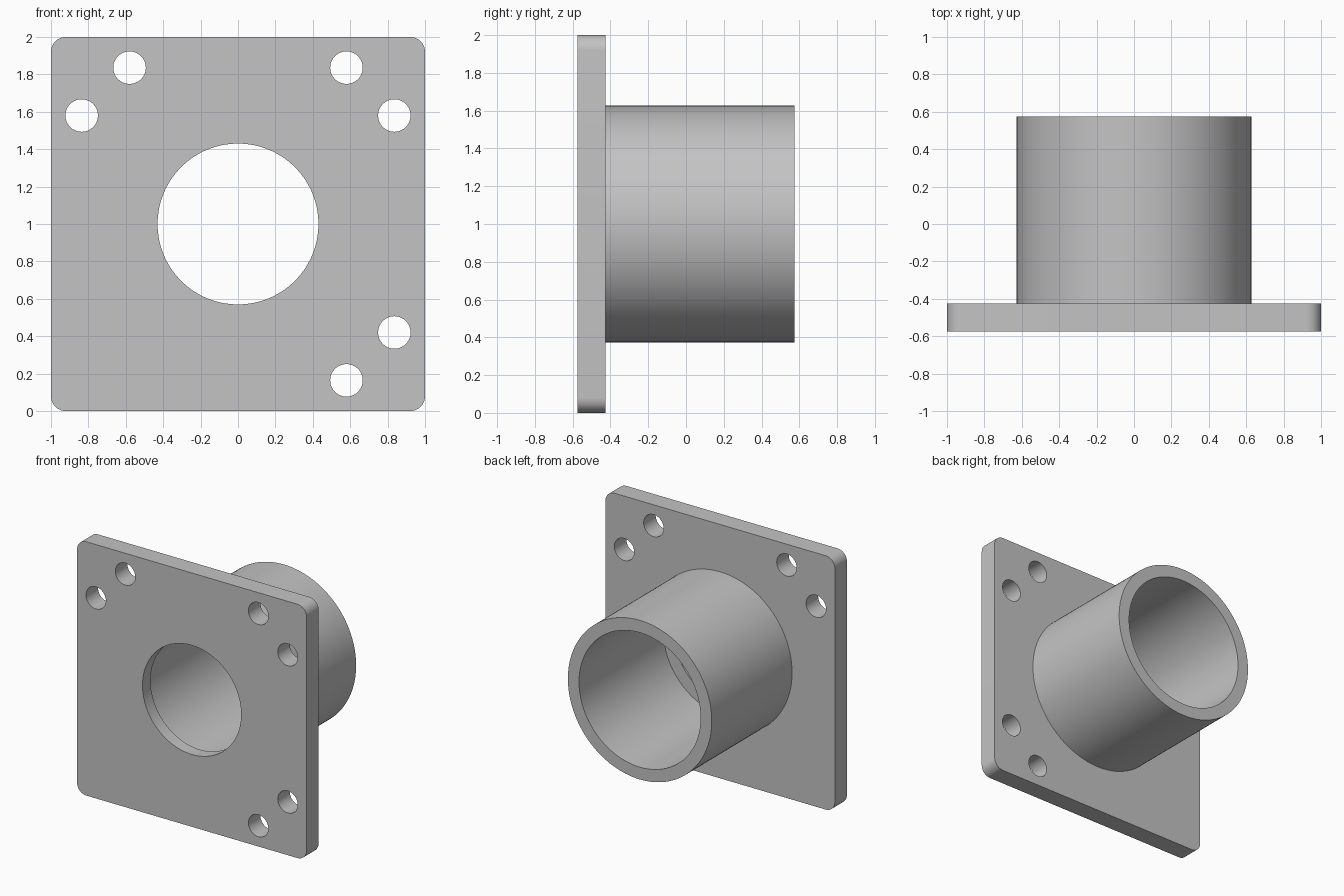
import bpy
import math

cube = bpy.data.objects.get("Cube")
if cube:
    bpy.data.objects.remove(cube, do_unlink=True)

FRONT, PLATE_BACK, TUBE_END = -0.575, -0.425, 0.575
LIP_BACK = -0.475          # the bore stops here, leaving a thin lip
CENTRE_Z = 1.0

grey = bpy.data.materials.new("plain grey")
grey.use_nodes = True
colour = (0.55, 0.55, 0.55, 1)
grey.diffuse_color = colour
grey.node_tree.nodes["Principled BSDF"].inputs["Base Color"].default_value = colour


def cylinder(name, radius, y0, y1, x=0, z=CENTRE_Z, sides=128):
    """Cylinder lying along y."""
    bpy.ops.mesh.primitive_cylinder_add(
        vertices=sides, radius=radius, depth=y1 - y0,
        location=(x, (y0 + y1) / 2, z), rotation=(math.pi / 2, 0, 0))
    obj = bpy.context.object
    obj.name = name
    return obj


def apply(obj, modifier):
    bpy.ops.object.select_all(action='DESELECT')
    bpy.context.view_layer.objects.active = obj
    obj.select_set(True)
    bpy.ops.object.modifier_apply(modifier=modifier.name)


def combine(obj, other, operation):
    mod = obj.modifiers.new(operation, 'BOOLEAN')
    mod.operation, mod.solver, mod.object = operation, 'EXACT', other
    apply(obj, mod)
    bpy.data.objects.remove(other, do_unlink=True)


# Square plate with its four corners rounded
bpy.ops.mesh.primitive_cube_add(size=1, location=(0, (FRONT + PLATE_BACK) / 2, CENTRE_Z))
flange = bpy.context.object
flange.name = "flange_with_tube"
flange.scale = (2, PLATE_BACK - FRONT, 2)
bpy.ops.object.transform_apply(location=True, rotation=False, scale=True)
weights = flange.data.attributes.new("bevel_weight_edge", 'FLOAT', 'EDGE')
for edge in flange.data.edges:
    a, b = (flange.data.vertices[i].co for i in edge.vertices)
    weights.data[edge.index].value = 1.0 if abs(a.y - b.y) > 0.01 else 0.0
bevel = flange.modifiers.new("round corners", 'BEVEL')
bevel.limit_method = 'WEIGHT'
bevel.width, bevel.segments = 0.08, 10
apply(flange, bevel)

# Tube on the back of the plate, bored out, with a narrower front opening
combine(flange, cylinder("tube", 0.627, LIP_BACK, TUBE_END), 'UNION')
combine(flange, cylinder("bore", 0.53, LIP_BACK, TUBE_END + 0.1), 'DIFFERENCE')
combine(flange, cylinder("opening", 0.43, FRONT - 0.1, 0), 'DIFFERENCE')

# Pairs of bolt holes in three of the corners
for sx, sz in ((-1, 1), (1, 1), (1, -1)):
    for dx, dz in ((0.58, 0.836), (0.836, 0.58)):
        hole = cylinder("bolt_hole", 0.087, FRONT - 0.1, PLATE_BACK + 0.1,
                        sx * dx, CENTRE_Z + sz * dz, 48)
        combine(flange, hole, 'DIFFERENCE')

flange.data.materials.clear()
flange.data.materials.append(grey)
for face in flange.data.polygons:
    face.material_index = 0
bpy.context.view_layer.objects.active = flange
flange.select_set(True)
bpy.ops.object.shade_smooth_by_angle(angle=math.radians(30))
